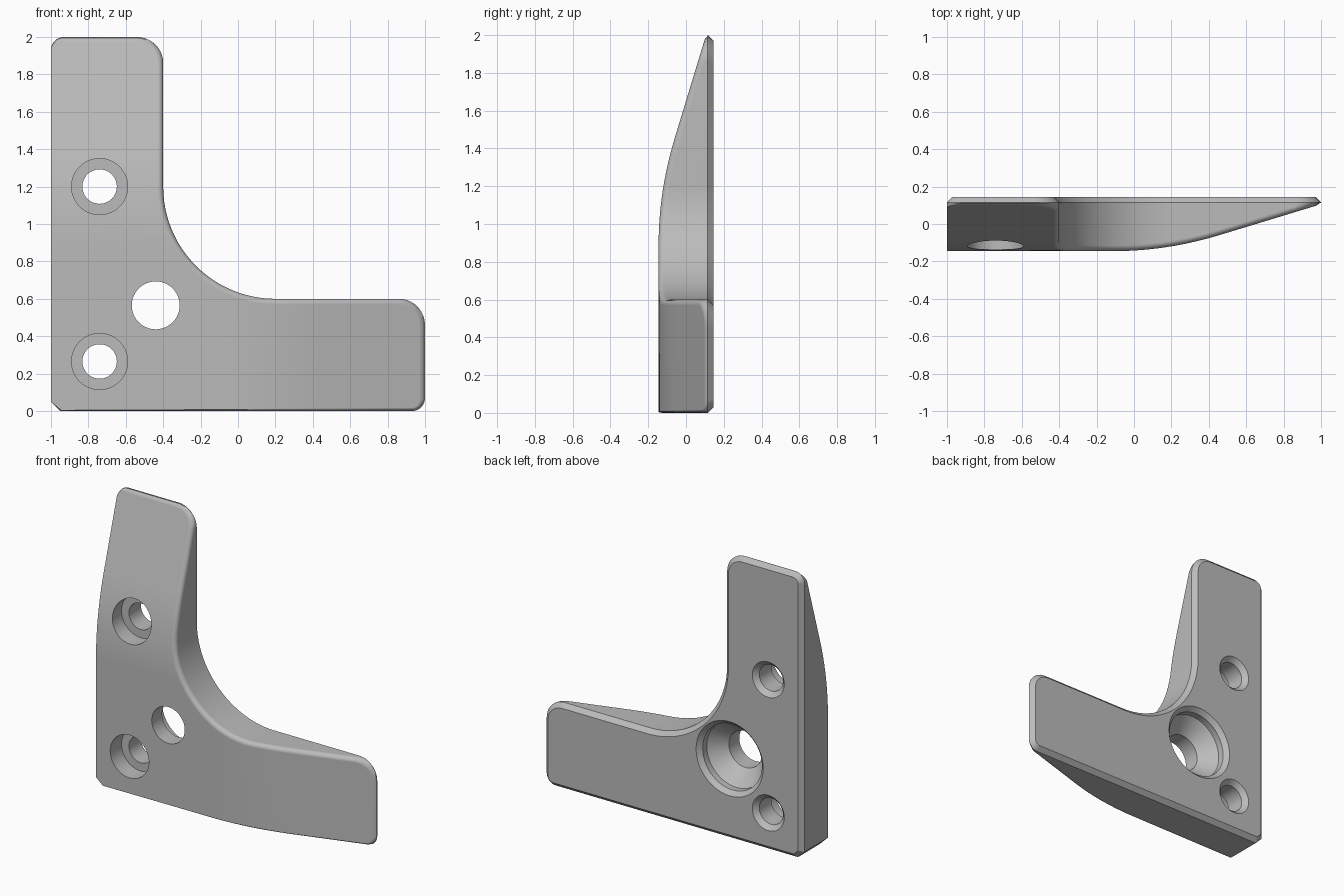
import bpy, bmesh, math
from mathutils import Vector

cube = bpy.data.objects.get("Cube")
if cube:
    bpy.data.objects.remove(cube, do_unlink=True)

grey = bpy.data.materials.new("plain grey")
grey.use_nodes = True
grey.diffuse_color = (0.5, 0.5, 0.5, 1)
grey.node_tree.nodes["Principled BSDF"].inputs["Base Color"].default_value = grey.diffuse_color

HALF = 0.145      # half thickness
EDGE = 0.03       # back chamfer and front fillet size


def arc(cx, cz, r, start, end, n):
    """Points along an arc, angles in degrees."""
    angles = [math.radians(start + (end - start) * i / n) for i in range(n + 1)]
    return [Vector((cx + r * math.cos(a), cz + r * math.sin(a))) for a in angles]


def miter_normals(pts):
    """Outward offset direction at each corner of a counter-clockwise outline."""
    out = []
    for i, p in enumerate(pts):
        a = (p - pts[i - 1]).normalized()
        b = (pts[(i + 1) % len(pts)] - p).normalized()
        n1, n2 = Vector((a.y, -a.x)), Vector((b.y, -b.x))
        out.append((n1 + n2) / (1 + n1.dot(n2)))
    return out


def front_rise(u):
    """How far the front recedes along an arm: flat, then curved, then straight."""
    start, end, slope = -0.11, 0.46, 0.304
    length = end - start
    if u <= start:
        return 0.0
    if u <= end:
        return slope * (u - start) ** 2 / (2 * length)
    return slope * length / 2 + slope * (u - end)


def skin(bm, rings):
    """Bridge closed rings and cap both ends."""
    loops = [[bm.verts.new(c) for c in ring] for ring in rings]
    n = len(loops[0])
    for a, b in zip(loops, loops[1:]):
        for i in range(n):
            j = (i + 1) % n
            bm.faces.new((a[i], a[j], b[j], b[i]))
    bm.faces.new(loops[0])
    bm.faces.new(loops[-1])


def finish(bm, name):
    bmesh.ops.recalc_face_normals(bm, faces=bm.faces[:])
    mesh = bpy.data.meshes.new(name)
    bm.to_mesh(mesh)
    bm.free()
    mesh.materials.append(grey)
    obj = bpy.data.objects.new(name, mesh)
    bpy.context.collection.objects.link(obj)
    return obj


def hole_cutter(name, x, z, profile):
    """Turned cutter along y from (y, radius) pairs."""
    bm = bmesh.new()
    n = 64
    turn = [math.tau * i / n for i in range(n)]
    skin(bm, [[(x + r * math.cos(a), y, z + r * math.sin(a)) for a in turn]
              for y, r in profile])
    return finish(bm, name)


# L-shaped outline in x and z
outline = [Vector((-1, 0.05)), Vector((-0.95, 0))]
outline += arc(0.93, 0.07, 0.07, -90, 0, 8)
outline += arc(0.86, 0.46, 0.14, 0, 90, 10)
outline += arc(0.2, 1.2, 0.6, 270, 180, 36)
outline += arc(-0.54, 1.86, 0.14, 0, 90, 10)
outline += arc(-0.93, 1.93, 0.07, 90, 180, 8)
normals = miter_normals(outline)


def ring(y, inset, front=False):
    pts = []
    for p, n in zip(outline, normals):
        # the front fillet fades out on the left wall and shrinks underneath
        w = max(0, 1 - max(0, -n.x) - 0.4 * max(0, -n.y)) if front else 1
        q = p - n * inset * w
        pts.append((q.x, y, q.y))
    return pts


# Plate with back chamfer and front fillet
rings = [ring(HALF, EDGE), ring(HALF - EDGE, 0)]
STEPS = 5
for i in range(STEPS + 1):
    a = math.pi / 2 * i / STEPS
    rings.append(ring(-HALF + EDGE * (1 - math.sin(a)), EDGE * (1 - math.cos(a)), True))
bm = bmesh.new()
skin(bm, rings)

# Slice both arms, then let the front recede towards the tips
for i in range(13):
    u = -0.11 + 0.57 * i / 12
    for co, no in (((u, 0, 0), (1, 0, 0)), ((0, 0, 1 + u), (0, 0, 1))):
        bmesh.ops.bisect_plane(bm, geom=bm.verts[:] + bm.edges[:] + bm.faces[:],
                               dist=1e-5, plane_co=co, plane_no=no)
for v in bm.verts:
    if v.co.y < 0.1:
        v.co.y = min(v.co.y + front_rise(max(v.co.x, v.co.z - 1)), 0.113)
bracket = finish(bm, "corner_bracket")

# Two counterbored screw holes and the central stepped hole
screw = [(-0.3, 0.15), (-0.02, 0.15), (-0.02, 0.092), (0.113, 0.092), (0.145, 0.124), (0.2, 0.179)]
centre = [(-0.3, 0.128), (-0.03, 0.128), (0.07, 0.23), (0.115, 0.23), (0.145, 0.26), (0.2, 0.315)]
cutters = [hole_cutter("lower_screw_cutter", -0.74, 0.265, screw),
           hole_cutter("upper_screw_cutter", -0.74, 1.2, screw),
           hole_cutter("centre_hole_cutter", -0.44, 0.565, centre)]

bpy.ops.object.select_all(action="DESELECT")
bracket.select_set(True)
bpy.context.view_layer.objects.active = bracket
for cutter in cutters:
    mod = bracket.modifiers.new("hole", "BOOLEAN")
    mod.operation = "DIFFERENCE"
    mod.solver = "EXACT"
    mod.object = cutter
    bpy.ops.object.modifier_apply(modifier=mod.name)
    bpy.data.objects.remove(cutter, do_unlink=True)

# Smooth curves with crisp chamfers and flat large faces
bpy.ops.object.shade_smooth_by_angle(angle=math.radians(30))
weighted = bracket.modifiers.new("even shading", "WEIGHTED_NORMAL")
weighted.keep_sharp = True
